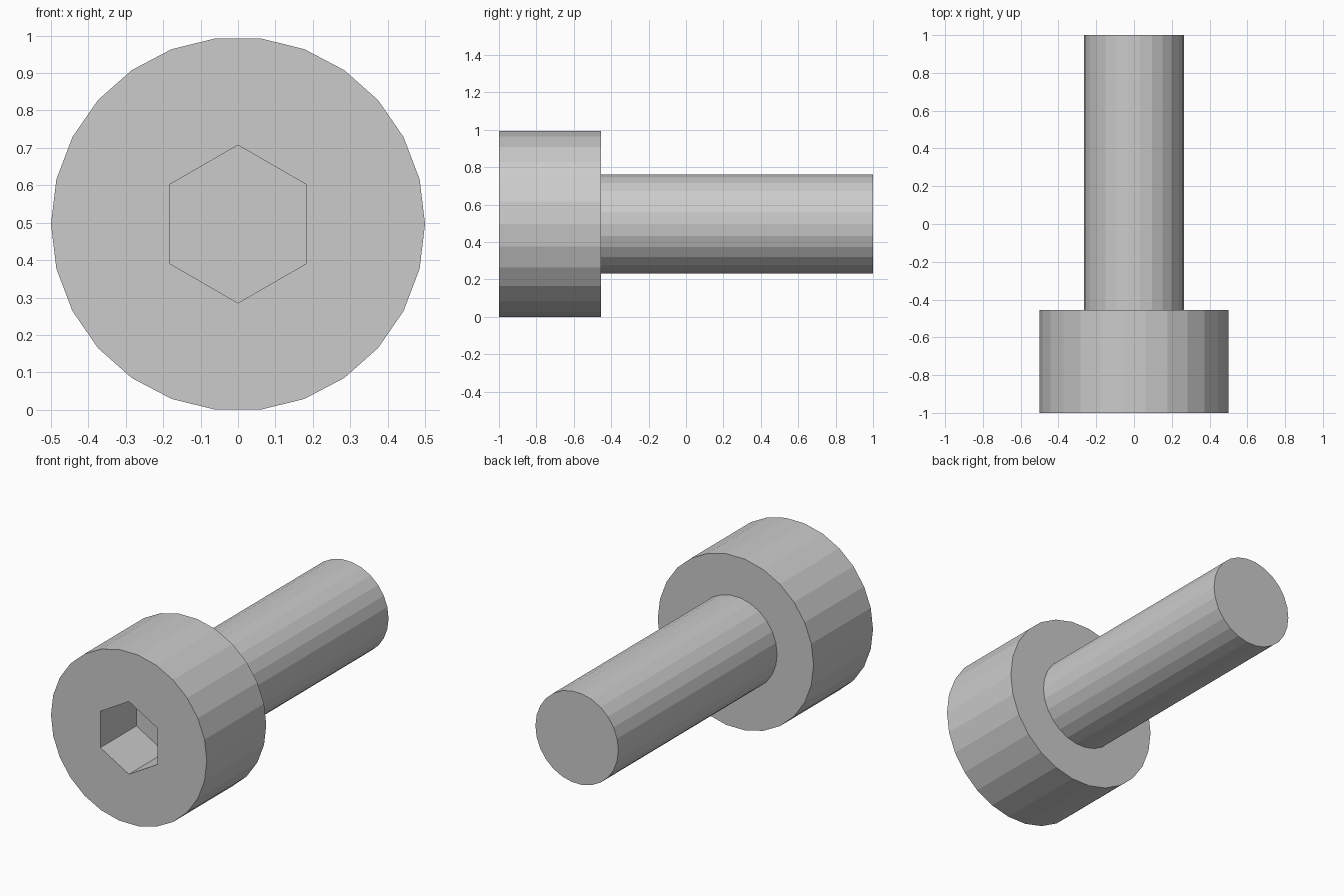
import bpy, bmesh
from math import sin, cos, pi

if "Cube" in bpy.data.objects:
    bpy.data.objects.remove(bpy.data.objects["Cube"])

SIDES = 26
ZC = 0.5 * cos(pi / SIDES)   # axis height: the head rests on a flat facet

bm = bmesh.new()


def ring(radius, y, sides=SIDES, start=0.0):
    angles = [start + 2 * pi * i / sides for i in range(sides)]
    return [bm.verts.new((radius * cos(a), y, ZC + radius * sin(a))) for a in angles]


def walls(a, b):
    n = len(a)
    for i in range(n):
        j = (i + 1) % n
        bm.faces.new((a[i], a[j], b[j], b[i]))


# Head, underside shoulder and shank
head_front = ring(0.5, -1.0)
head_back = ring(0.5, -0.455)
neck = ring(0.266, -0.455)
tip = ring(0.266, 1.0)
walls(head_front, head_back)
walls(head_back, neck)
walls(neck, tip)
bm.faces.new(tip)

# Hexagonal socket with a flat floor
socket_rim = ring(0.211, -1.0, 6, pi / 2)
socket_floor = ring(0.211, -0.67, 6, pi / 2)
walls(socket_rim, socket_floor)
bm.faces.new(socket_floor)

# Front face between the head rim and the socket rim
rim = [e for e in bm.edges if all(abs(v.co.y + 1.0) < 1e-5 for v in e.verts)]
bmesh.ops.triangle_fill(bm, edges=rim, use_beauty=True)
bmesh.ops.recalc_face_normals(bm, faces=bm.faces)

mesh = bpy.data.meshes.new("socket_head_bolt")
bm.to_mesh(mesh)
bm.free()
bpy.context.collection.objects.link(bpy.data.objects.new("socket_head_bolt", mesh))
